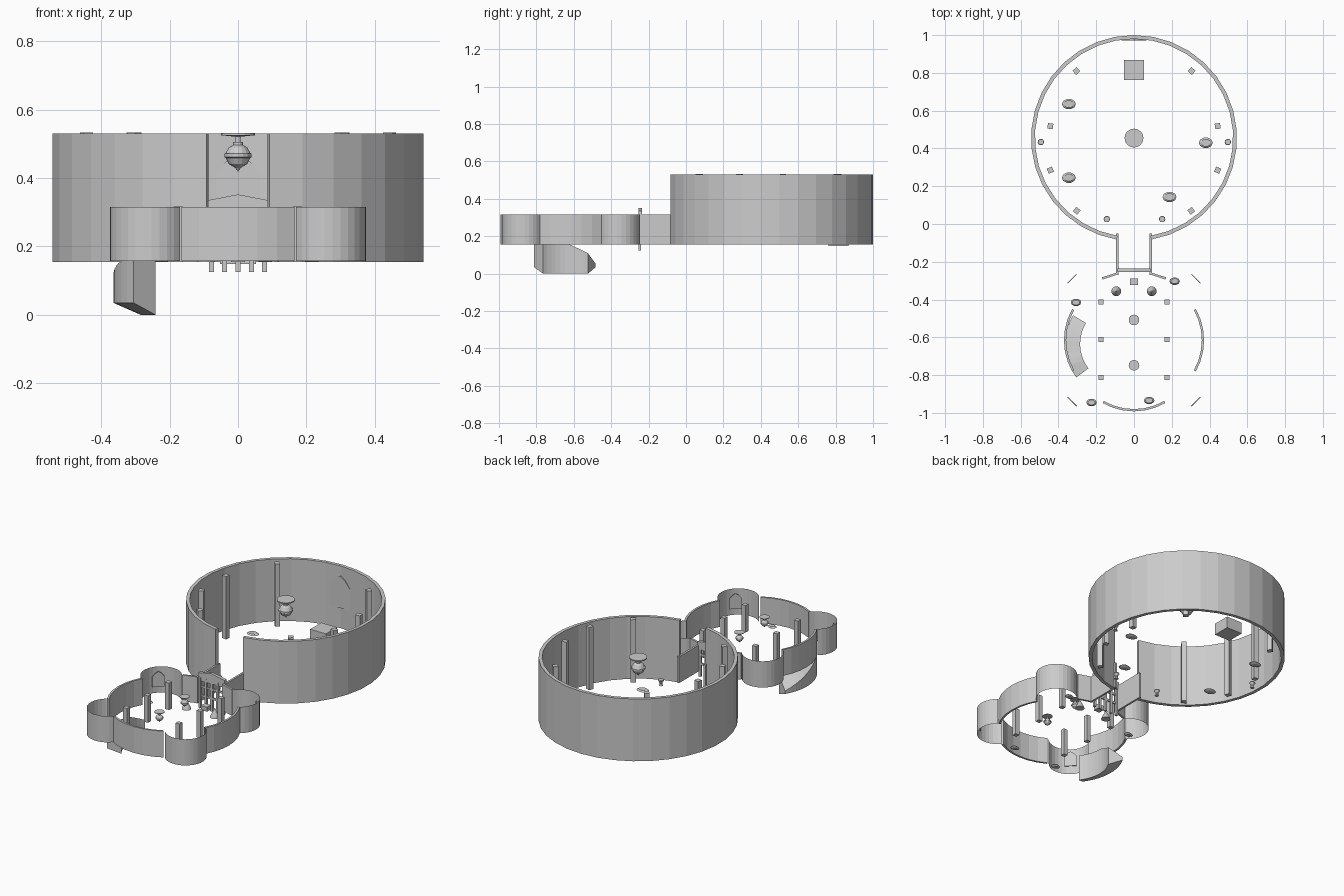
import bpy, bmesh, math
from mathutils import Matrix, Vector

if "Cube" in bpy.data.objects:
    bpy.data.objects.remove(bpy.data.objects["Cube"])

Z0 = 0.155


def mesh_object(name, verts, faces):
    me = bpy.data.meshes.new(name)
    me.from_pydata(verts, [], faces)
    bm = bmesh.new()
    bm.from_mesh(me)
    bmesh.ops.recalc_face_normals(bm, faces=bm.faces)
    bm.to_mesh(me)
    bm.free()
    ob = bpy.data.objects.new(name, me)
    bpy.context.collection.objects.link(ob)
    return ob


def arc(cx, cy, r, a0, a1, n):
    return [(cx + r * math.cos(math.radians(a0 + (a1 - a0) * i / n)),
             cy + r * math.sin(math.radians(a0 + (a1 - a0) * i / n))) for i in range(n + 1)]


def wall(name, path, t, z0, z1):
    # upright wall along a path, thickened evenly to both sides; t = 0 gives a sheet
    pts = [Vector(p) for p in path]
    verts, faces, n = [], [], len(pts)
    for i, p in enumerate(pts):
        d = (pts[min(i + 1, n - 1)] - pts[max(i - 1, 0)]).normalized()
        side = Vector((-d.y, d.x)) * t / 2
        if t:
            a, b = p + side, p - side
            verts += [(*a, z0), (*a, z1), (*b, z1), (*b, z0)]
        else:
            verts += [(*p, z0), (*p, z1)]
    k = 4 if t else 2
    for i in range(n - 1):
        for j in range(4 if t else 1):
            m = (j + 1) % k
            faces.append((k * i + j, k * i + m, k * i + k + m, k * i + k + j))
    if t:
        faces += [(0, 1, 2, 3), tuple(range(k * n - 4, k * n))]
    return mesh_object(name, verts, faces)


def box(name, x, y, z0, z1, sx, sy, rot=0):
    bpy.ops.mesh.primitive_cube_add(size=1, location=(x, y, (z0 + z1) / 2), rotation=(0, 0, rot))
    ob = bpy.context.object
    ob.name, ob.scale = name, (sx, sy, z1 - z0)
    return ob


def lathe(name, x, y, z, profile, n=12, sx=1, sy=1):
    verts = [(x + r * sx * math.cos(2 * math.pi * i / n), y + r * sy * math.sin(2 * math.pi * i / n), z + h)
             for r, h in profile for i in range(n)]
    faces = [(j * n + i, j * n + (i + 1) % n, (j + 1) * n + (i + 1) % n, (j + 1) * n + i)
             for j in range(len(profile) - 1) for i in range(n)]
    faces += [tuple(range(n)), tuple(range(len(verts) - n, len(verts)))]
    return mesh_object(name, verts, faces)


def plate(name, outline, t, x, y, rot=0):
    # flat upright plate from an (x, z) outline
    n = len(outline)
    m = Matrix.Translation((x, y, 0)) @ Matrix.Rotation(rot, 4, 'Z')
    verts = [m @ Vector((px, s * t / 2, pz)) for s in (-1, 1) for px, pz in outline]
    faces = [tuple(range(n)), tuple(range(n, 2 * n))]
    faces += [(i, (i + 1) % n, n + (i + 1) % n, n + i) for i in range(n)]
    return mesh_object(name, verts, faces)


# Round hall wall with a gap at the front
wall("hall_wall", arc(0, 0.455, 0.535, -80.4, 260.4, 32), 0.02, Z0, 0.53)

# Clover-shaped room: corner turrets, bowed walls, corridor
for s in (-1, 1):
    for cy, a0, a1 in ((-0.36, 142, -53), (-0.87, 52, -142)):
        wall("corner_turret", [(s * x, y) for x, y in arc(0.26, cy, 0.114, a0, a1, 16)], 0, 0.157, 0.315)
    wall("side_wall", [(s * x, y) for x, y in arc(0.035, -0.615, 0.33, -29.5, 29.5, 6)], 0.012, 0.157, 0.315)
    wall("back_wall", [(s * 0.168, -0.288), (s * 0.088, -0.262)], 0.012, 0.157, 0.315)
    wall("corridor_wall", [(s * 0.088, -0.27), (s * 0.088, -0.05)], 0.012, 0.157, 0.315)
wall("front_wall", arc(0, -0.66, 0.326, -120, -60, 6), 0.012, 0.157, 0.315)

# Gate with pointed lintel
plate("gate_lintel", [(-0.088, 0.29), (0.088, 0.29), (0.088, 0.335), (0, 0.352), (-0.088, 0.335)],
      0.018, 0, -0.245)
for i in range(-2, 3):
    box("gate_bar", i * 0.039, -0.248, 0.125, 0.31, 0.015, 0.013)
for z in (0.195, 0.25):
    box("gate_crossbar", 0, -0.248, z, z + 0.012, 0.17, 0.009)

# Pillars
for s in (-1, 1):
    for x, y in ((0.305, 0.81), (0.443, 0.518), (0.443, 0.285), (0.303, 0.07)):
        box("hall_pillar", s * x, y, Z0, 0.533, 0.029, 0.029, math.atan2(y - 0.455, s * x))
    for y in (-0.412, -0.612, -0.812):
        box("room_pillar", s * 0.175, y, Z0, 0.317, 0.027, 0.027)

# Pointed windows
big = [(-0.065, 0.28), (0.065, 0.28), (0.065, 0.41), (0.035, 0.448), (0, 0.473), (-0.035, 0.448), (-0.065, 0.41)]
plate("hall_window", big, 0.008, 0, 0.976)
for s in (-1, 1):
    plate("hall_window", big, 0.008, s * 0.228, 0.93, -s * math.radians(26))
    small = [(x * 0.52, 0.2 + (z - 0.28) * 0.48) for x, z in big]
    plate("room_window", small, 0.004, s * 0.328, -0.29, -s * math.radians(45))
    plate("room_window", small, 0.004, s * 0.328, -0.94, s * math.radians(45))

# Hanging lamps: ceiling disc, stem, banded globe and tip
lamp = [(0.05, 0), (0.05, -0.006), (0.008, -0.01), (0.008, -0.025), (0.014, -0.026), (0.014, -0.034),
        (0.027, -0.042), (0.036, -0.058), (0.04, -0.06), (0.04, -0.07), (0.036, -0.072),
        (0.027, -0.09), (0.012, -0.099), (0.008, -0.102), (0.0005, -0.112)]
lathe("hall_lamp", 0, 0.455, 0.531, lamp, 16)
for y in (-0.508, -0.748):
    lathe("room_lamp", 0, y, 0.313, [(r * 0.56, h * 0.56) for r, h in lamp], 16)

# Altar blocks
box("hall_altar", 0, 0.815, 0.148, 0.218, 0.105, 0.105)
box("room_altar", 0, -0.306, Z0, 0.182, 0.04, 0.036)

# Cones beside the gate
for s in (-1, 1):
    lathe("floor_cone", s * 0.094, -0.356, Z0, [(0.026, 0), (0.022, 0.012), (0.0005, 0.055)], 12)

# Flat rubble stones
stone = [(0.6, 0), (1, 0.006), (0.7, 0.013)]
for x, y in ((-0.345, 0.635), (0.38, 0.43), (-0.345, 0.245), (0.188, 0.143)):
    lathe("hall_stone", x, y, Z0, stone, 10, 0.037, 0.028)
for x, y in ((0.215, -0.303), (-0.307, -0.415), (-0.225, -0.945), (0.08, -0.934)):
    lathe("room_stone", x, y, Z0, stone, 10, 0.028, 0.02)

# Urns
for x, y in ((-0.493, 0.434), (0.497, 0.434), (-0.144, 0.026), (0.149, 0.026)):
    lathe("urn", x, y, Z0, [(0.012, 0), (0.008, 0.008), (0.009, 0.018), (0.017, 0.03), (0.015, 0.036)], 10)

# Curved descending stair ramp under the room
verts, faces, n = [], [], 10
for i in range(n + 1):
    a = 149 + (217 - 149) * i / n
    (xi, yi), (xo, yo) = (arc(-0.07, -0.635, r, a, a, 1)[0] for r in (0.215, 0.295))
    top_in = min(0.157, 0.155 - (176 - a) * 0.0017)
    top_out = min(0.157, 0.155 - (200 - a) * 0.002)
    verts += [(xi, yi, 0.0), (xi, yi, top_in), (xo, yo, top_out), (xo, yo, 0.035)]
for i in range(n):
    for j in range(4):
        m = (j + 1) % 4
        faces.append((4 * i + j, 4 * i + m, 4 * i + 4 + m, 4 * i + 4 + j))
faces += [(0, 1, 2, 3), tuple(range(4 * n, 4 * n + 4))]
mesh_object("stair_ramp", verts, faces)
